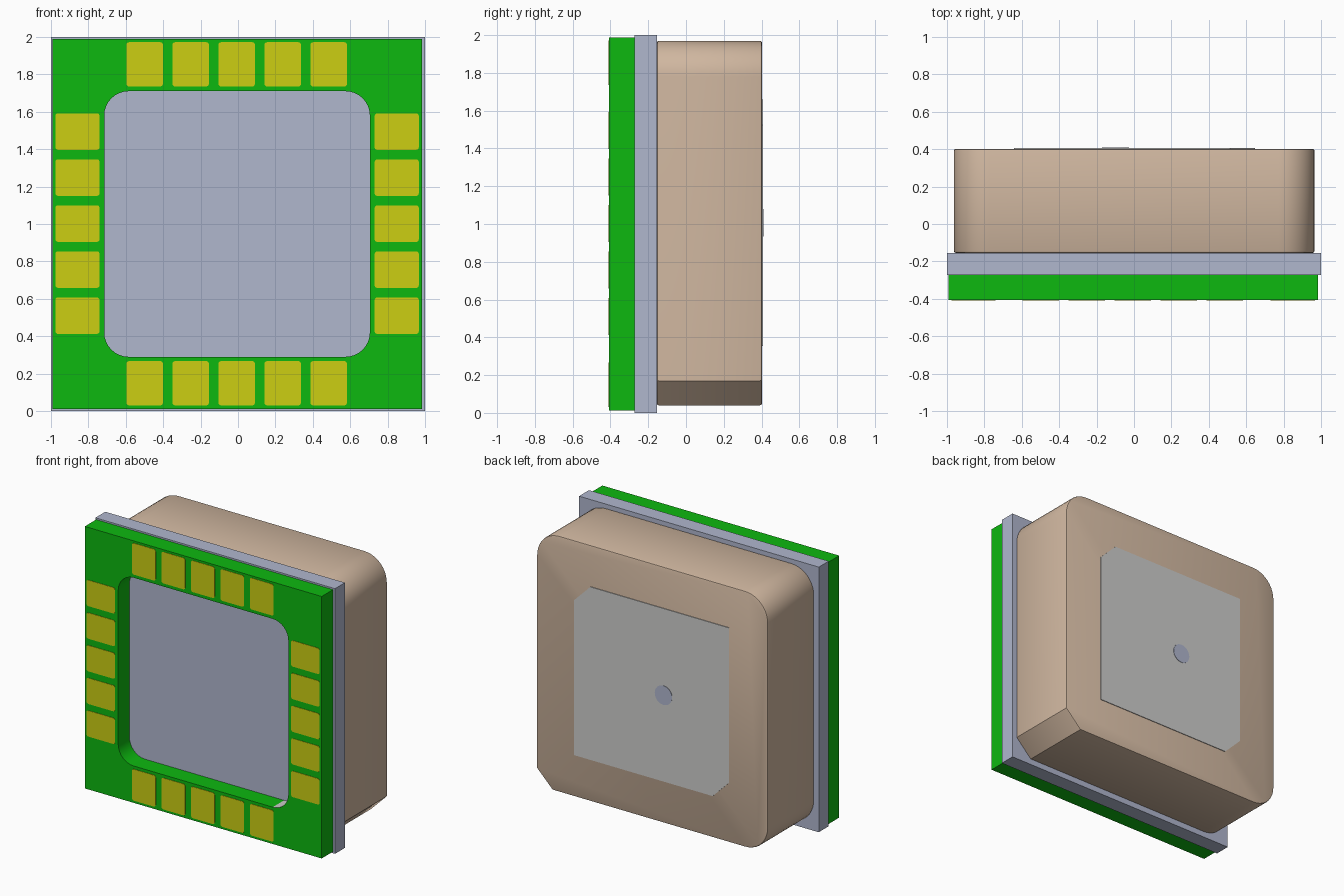
import bpy
import bmesh
from math import sin, cos, pi, radians

if "Cube" in bpy.data.objects:
    bpy.data.objects.remove(bpy.data.objects["Cube"], do_unlink=True)


def material(name, r, g, b):
    m = bpy.data.materials.new(name)
    m.use_nodes = True
    m.diffuse_color = (r, g, b, 1)
    m.node_tree.nodes["Principled BSDF"].inputs["Base Color"].default_value = (r, g, b, 1)
    return m


GREEN = material("board green", 0.004, 0.479, 0.005)
GOLD = material("pad gold", 0.604, 0.624, 0.006)
METAL = material("shield blue grey", 0.434, 0.474, 0.617)
CERAMIC = material("ceramic tan", 0.624, 0.468, 0.347)
SILVER = material("silver grey", 0.617, 0.617, 0.605)


def outline(x0, x1, z0, z1, corners=(0, 0, 0, 0), steps=(8, 8, 8, 8)):
    """Rectangle in x and z; corners run low right, high right, high left, low left.
    One step cuts the corner straight, more steps round it."""
    points = []
    places = ((x1, z0, -1, 1), (x1, z1, -1, -1), (x0, z1, 1, -1), (x0, z0, 1, 1))
    for i, (x, z, sx, sz) in enumerate(places):
        r, n = corners[i], steps[i]
        if r == 0:
            points.append((x, z))
            continue
        start = (i - 1) * pi / 2
        for k in range(n + 1):
            a = start + k / n * pi / 2
            points.append((x + sx * r + r * cos(a), z + sz * r + r * sin(a)))
    return points


def circle(x, z, r, n=32):
    return [(x + r * cos(2 * pi * k / n), z + r * sin(2 * pi * k / n)) for k in range(n)]


def prism(name, loops, y0, y1, mats, rim=0, smooth=False):
    """Extrude an outline, with optional hole outlines, from y0 to y1."""
    bm = bmesh.new()
    edges = []
    for loop in loops:
        verts = [bm.verts.new((x, y0, z)) for x, z in loop]
        edges += [bm.edges.new((v, verts[i - 1])) for i, v in enumerate(verts)]
    if len(loops) == 1:
        bm.faces.new(verts)
    else:
        bmesh.ops.triangle_fill(bm, edges=edges, use_beauty=True)
    result = bmesh.ops.extrude_face_region(bm, geom=bm.faces[:])
    moved = [v for v in result["geom"] if isinstance(v, bmesh.types.BMVert)]
    bmesh.ops.translate(bm, verts=moved, vec=(0, y1 - y0, 0))
    bmesh.ops.recalc_face_normals(bm, faces=bm.faces[:])
    if rim:
        rims = [e for e in bm.edges if abs(e.verts[0].co.y - e.verts[1].co.y) < 1e-5]
        bmesh.ops.bevel(bm, geom=rims, offset=rim, segments=2, profile=0.5, affect="EDGES")
    mesh = bpy.data.meshes.new(name)
    bm.to_mesh(mesh)
    bm.free()
    for m in mats:
        mesh.materials.append(m)
    if smooth:
        mesh.shade_smooth()
        mesh.set_sharp_from_angle(angle=radians(30))
    obj = bpy.data.objects.new(name, mesh)
    bpy.context.collection.objects.link(obj)
    return obj


# Circuit board frame with a rounded window
BOARD_FRONT, BOARD_BACK = -0.407, -0.272
board = prism("circuit_board",
              [outline(-0.993, 0.983, 0.012, 1.988),
               outline(-0.715, 0.705, 0.29, 1.71, (0.13,) * 4)],
              BOARD_FRONT, BOARD_BACK, [GREEN, SILVER], smooth=True)

# Bare corner inside the window
for face in board.data.polygons:
    n, c = face.normal, face.center
    if n.x < -0.05 and n.z > 0.05 and c.x > 0.5 and c.z < 0.5:
        face.material_index = 1

# Contact pads on the four sides of the board
MID_X, MID_Z, PITCH, HALF = -0.007, 1.002, 0.246, 0.098


def pad(name, x0, x1, z0, z1):
    prism(name, [outline(x0, x1, z0, z1, (0.015,) * 4, (3,) * 4)],
          BOARD_FRONT - 0.003, BOARD_FRONT + 0.002, [GOLD])


for i in range(5):
    x = MID_X + (i - 2) * PITCH
    z = MID_Z + (i - 2) * PITCH
    pad(f"top_pad_{i + 1}", x - HALF, x + HALF, 1.735, 1.972)
    pad(f"bottom_pad_{i + 1}", x - HALF, x + HALF, 0.03, 0.267)
    pad(f"left_pad_{i + 1}", 0.73, 0.967, z - HALF, z + HALF)
    pad(f"right_pad_{i + 1}", -0.977, -0.74, z - HALF, z + HALF)

# Metal shield plate behind the board
prism("shield_plate", [outline(-1, 1, 0, 2)], BOARD_BACK, -0.154, [METAL])

# Ceramic block: three round corners and one cut corner
prism("ceramic_block",
      [outline(-0.963, 0.965, 0.04, 1.97, (0.13, 0.19, 0.19, 0.19), (1, 10, 10, 10))],
      -0.154, 0.402, [CERAMIC], rim=0.01, smooth=True)

# Thin antenna patch with two opposite cut corners, and its feed pin
prism("antenna_patch",
      [outline(-0.642, 0.648, 0.355, 1.66, (0, 0.135, 0, 0.135), (1,) * 4)],
      0.4, 0.407, [SILVER])
prism("feed_pin", [circle(-0.098, 1.007, 0.072)], 0.4, 0.41, [METAL])
